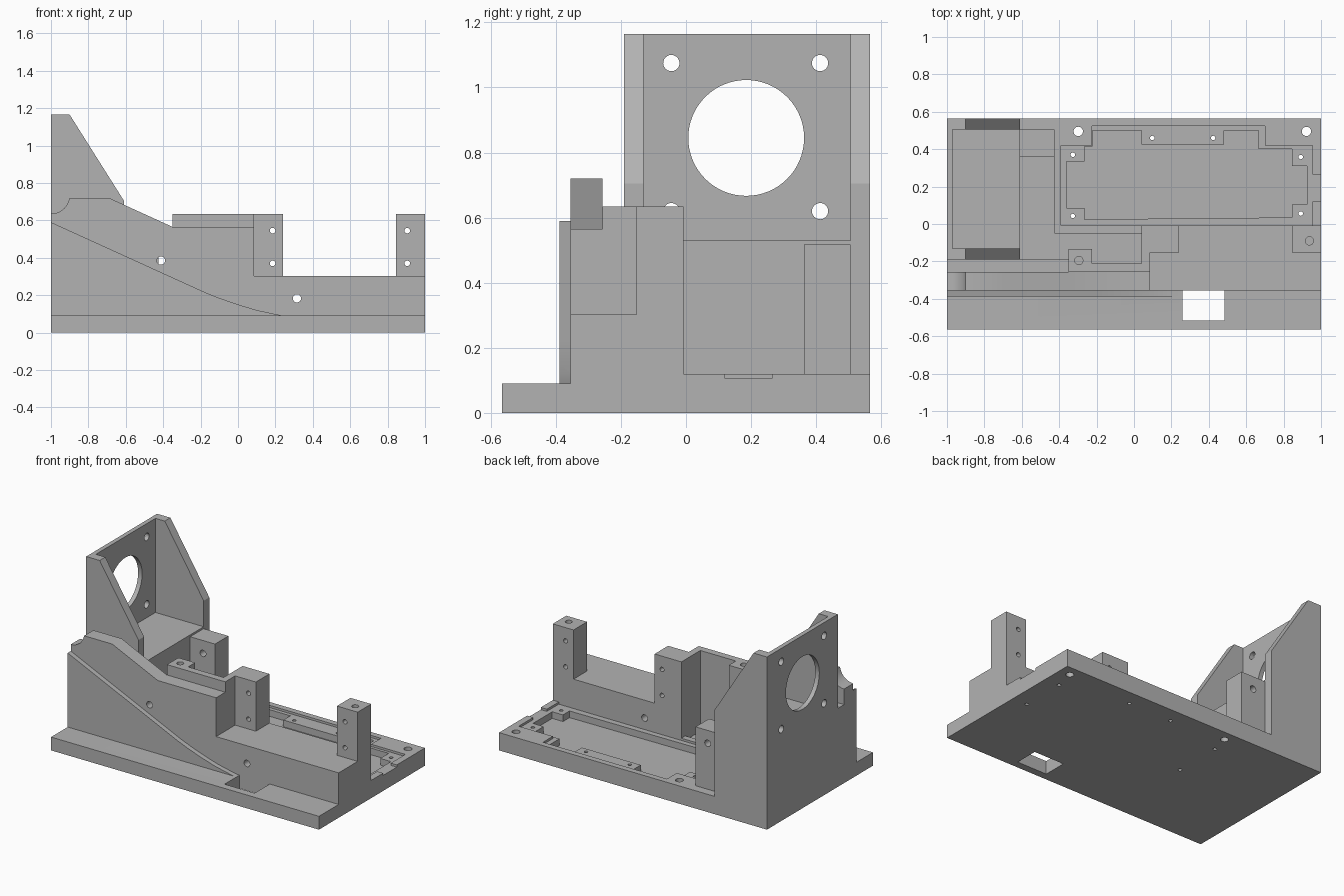
import bpy, bmesh, math
from mathutils import Vector

if "Cube" in bpy.data.objects:
    bpy.data.objects.remove(bpy.data.objects["Cube"])

grey = bpy.data.materials.new("matte_grey")
grey.diffuse_color = (0.45, 0.45, 0.45, 1)
grey.use_nodes = True
grey.node_tree.nodes["Principled BSDF"].inputs["Base Color"].default_value = grey.diffuse_color


def prism(name, pts, axis, a, b):
    """Extrude a 2D outline along an axis from a to b."""
    place = {"x": lambda u, v, w: (w, u, v),
             "y": lambda u, v, w: (u, w, v),
             "z": lambda u, v, w: (u, v, w)}[axis]
    bm = bmesh.new()
    face = bm.faces.new([bm.verts.new(place(u, v, a)) for u, v in pts])
    ext = bmesh.ops.extrude_face_region(bm, geom=[face])
    verts = [g for g in ext["geom"] if isinstance(g, bmesh.types.BMVert)]
    shift = Vector(place(0, 0, b)) - Vector(place(0, 0, a))
    bmesh.ops.translate(bm, verts=verts, vec=shift)
    bmesh.ops.recalc_face_normals(bm, faces=bm.faces)
    me = bpy.data.meshes.new(name)
    bm.to_mesh(me)
    bm.free()
    me.materials.append(grey)
    ob = bpy.data.objects.new(name, me)
    bpy.context.collection.objects.link(ob)
    return ob


def box(name, x0, x1, y0, y1, z0, z1):
    return prism(name, [(x0, y0), (x1, y0), (x1, y1), (x0, y1)], "z", z0, z1)


def rod(u, v, r, axis, a, b, n=24):
    ring = [(u + r * math.cos(2 * math.pi * i / n),
             v + r * math.sin(2 * math.pi * i / n)) for i in range(n)]
    return prism("hole_cutter", ring, axis, a, b)


def combine(part, op):
    """Fuse a part into the body or cut it away."""
    mod = body.modifiers.new("join", "BOOLEAN")
    mod.operation, mod.solver, mod.object = op, "EXACT", part
    bpy.context.view_layer.objects.active = body
    bpy.ops.object.modifier_apply(modifier=mod.name)
    bpy.data.objects.remove(part)


def add(part):
    combine(part, "UNION")


def cut(part):
    combine(part, "DIFFERENCE")


YB = -0.008  # rear face of the front rail

# Base plate with a lower front ledge
body = prism("mount_body", [(-0.565, 0), (0.565, 0), (0.565, 0.12), (-0.355, 0.12),
                            (-0.355, 0.09), (-0.565, 0.09)], "x", -1, 1)

# Board tray: shallow lip, cable notch and deeper pocket
cut(prism("tray_lip", [(-0.39, YB), (0.955, YB), (0.955, 0.42), (0.70, 0.42), (0.70, 0.525),
                       (-0.225, 0.525), (-0.225, 0.42), (-0.39, 0.42)], "z", 0.105, 0.2))
cut(box("cable_notch", 0.9, 1.1, 0.12, 0.265, 0.105, 0.2))
cut(prism("tray_pocket", [(-0.36, 0.085), (-0.265, 0.085), (-0.265, 0.025), (0.845, 0.035),
                          (0.845, 0.105), (0.925, 0.105), (0.925, 0.31), (0.845, 0.31),
                          (0.845, 0.40), (0.665, 0.40), (0.665, 0.50), (0.48, 0.50),
                          (0.48, 0.425), (0.04, 0.425), (0.04, 0.50), (-0.222, 0.50),
                          (-0.222, 0.415), (-0.265, 0.415), (-0.265, 0.335),
                          (-0.36, 0.335)], "z", 0.06, 0.2))

# Lowered wiring floor behind the front wall
cut(prism("wiring_floor", [(-0.61, -0.22), (0.04, -0.22), (0.04, -0.05), (-0.425, -0.05),
                           (-0.425, 0.4), (-0.61, 0.4)], "z", 0.09, 0.2))

# Front wall with concave corner and sloped top
arc = [(-1 + 0.1 * math.sin(t * math.pi / 16), 0.735 - 0.1 * math.cos(t * math.pi / 16))
       for t in range(8)]
add(prism("front_wall", [(-1, 0)] + arc + [(-0.9, 0.72), (-0.69, 0.72), (-0.35, 0.565),
                                           (0.085, 0.565), (0.085, 0)], "y", -0.355, -0.257))

# Curved rib along the front wall
add(prism("front_rib", [(-1, 0.03), (-1, 0.59), (-0.18, 0.217), (-0.1, 0.185), (0, 0.15),
                        (0.1, 0.12), (0.24, 0.09), (0.24, 0.03)], "y", -0.388, -0.355))

# Motor bracket block, filler strip, back plate and gusset cheeks
add(box("bracket_block", -1, -0.61, -0.19, 0.565, 0, 0.53))
add(box("filler_strip", -1, -0.35, -0.257, -0.19, 0, 0.53))
add(box("bracket_plate", -1, -0.97, -0.19, 0.565, 0.4, 1.165))
for y0, y1 in ((-0.19, -0.13), (0.505, 0.565)):
    add(prism("bracket_cheek", [(-1, 0.4), (-1, 1.165), (-0.9, 1.165), (-0.61, 0.705),
                                (-0.61, 0.4)], "y", y0, y1))

# Stepped wall with its mounting tab and return
add(prism("stepped_wall", [(-0.35, -0.257), (0.085, -0.257), (0.085, YB), (0.04, YB),
                           (0.04, -0.21), (-0.225, -0.21), (-0.225, -0.135),
                           (-0.35, -0.135)], "z", 0.02, 0.635))

# Right rail, two posts and the rear pillar
add(box("right_rail", 0.085, 1, -0.355, YB, 0, 0.303))
for x0, x1 in ((0.085, 0.24), (0.845, 1)):
    add(box("post", x0, x1, -0.152, YB, 0.2, 0.635))
add(box("rear_pillar", -0.61, -0.425, 0.362, 0.505, 0.03, 0.517))

# Motor opening and its screw holes
cut(rod(0.185, 0.845, 0.178, "x", -1.1, -0.9, 64))
for y in (-0.045, 0.412):
    for z in (0.62, 1.075):
        cut(rod(y, z, 0.025, "x", -1.1, -0.9))

# Cross holes through posts, walls and pillar
for x in (0.185, 0.905):
    for z in (0.37, 0.545):
        cut(rod(x, z, 0.015, "y", -0.3, 0.1))
cut(rod(-0.412, 0.385, 0.022, "y", -0.5, 0.0))
cut(rod(0.315, 0.183, 0.022, "y", -0.5, 0.05))
cut(rod(-0.515, 0.43, 0.022, "y", 0.3, 0.6))

# Vertical holes: blind in tab and post, through in the base
cut(rod(-0.295, -0.195, 0.022, "z", 0.45, 0.7))
cut(rod(0.938, -0.09, 0.022, "z", 0.45, 0.7))
for x in (-0.298, 0.922):
    cut(rod(x, 0.495, 0.025, "z", -0.1, 0.2))
for x, y in ((-0.327, 0.37), (-0.327, 0.043), (0.892, 0.358), (0.892, 0.056),
             (0.098, 0.46), (0.423, 0.46)):
    cut(rod(x, y, 0.012, "z", -0.1, 0.2, 16))

# Window through the front ledge
cut(box("ledge_window", 0.26, 0.485, -0.515, -0.355, -0.1, 0.2))

# Clean flat faces and smooth the round holes
bm = bmesh.new()
bm.from_mesh(body.data)
bmesh.ops.remove_doubles(bm, verts=bm.verts, dist=0.0001)
bmesh.ops.dissolve_limit(bm, angle_limit=0.01, verts=bm.verts, edges=bm.edges)
bm.to_mesh(body.data)
bm.free()
bpy.ops.object.select_all(action="DESELECT")
body.select_set(True)
bpy.context.view_layer.objects.active = body
bpy.ops.object.shade_smooth_by_angle(angle=math.radians(30))
